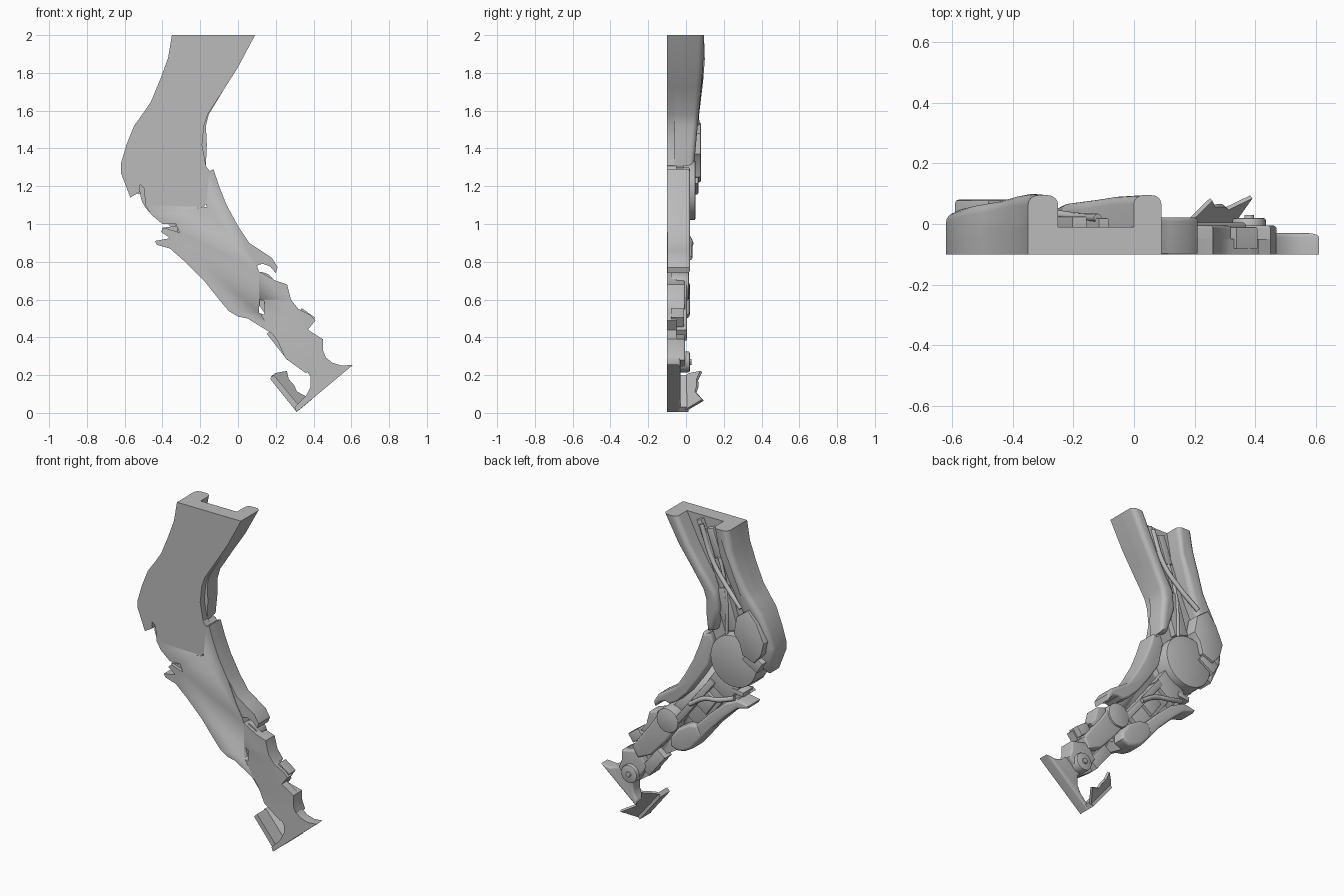
import bpy, bmesh, math
from mathutils import Vector

cube = bpy.data.objects.get("Cube")
if cube:
    bpy.data.objects.remove(cube, do_unlink=True)

grey = bpy.data.materials.new("plain grey")
grey.use_nodes = True
grey.diffuse_color = (0.5, 0.5, 0.5, 1)
grey.node_tree.nodes["Principled BSDF"].inputs["Base Color"].default_value = (0.5, 0.5, 0.5, 1)

FRONT = -0.1


def finish(bm, name):
    bmesh.ops.recalc_face_normals(bm, faces=bm.faces)
    me = bpy.data.meshes.new(name)
    bm.to_mesh(me)
    bm.free()
    ob = bpy.data.objects.new(name, me)
    bpy.context.collection.objects.link(ob)
    me.materials.append(grey)
    bpy.ops.object.select_all(action="DESELECT")
    ob.select_set(True)
    bpy.context.view_layer.objects.active = ob
    bpy.ops.object.shade_smooth_by_angle(angle=math.radians(35))
    return ob


def panel(name, pts, front, back, bevel=0.0, slope=0.0, ref=0.0, segs=4, cap=1.0):
    """Side outline (x, z) extruded in y; the back may slope with height."""
    bm = bmesh.new()
    depth = lambda z: min(back + slope * (z - ref), cap)
    near = [bm.verts.new((x, front, z)) for x, z in pts]
    far = [bm.verts.new((x, depth(z), z)) for x, z in pts]
    bm.faces.new(near)
    rim = bm.faces.new(far)
    for i in range(len(pts)):
        j = (i + 1) % len(pts)
        bm.faces.new((near[i], near[j], far[j], far[i]))
    bmesh.ops.recalc_face_normals(bm, faces=bm.faces)
    if bevel:
        edges = [e for e in rim.edges if not all(v.co.z > 1.99 for v in e.verts)]
        bmesh.ops.bevel(bm, geom=edges, offset=bevel, segments=segs,
                        profile=0.5, affect="EDGES", clamp_overlap=True)
    return finish(bm, name)


def disc(name, x, z, r, front, back, bevel=0.008):
    pts = [(x + r * math.cos(i * math.tau / 32), z + r * math.sin(i * math.tau / 32))
           for i in range(32)]
    return panel(name, pts, front, back, bevel, segs=2)


def bar(name, a, b, width, front, back, bevel=0.006):
    """Straight block running between two points of the side plane."""
    a, b = Vector(a), Vector(b)
    n = (b - a).orthogonal().normalized() * width / 2
    return panel(name, [a + n, b + n, b - n, a - n], front, back, bevel, segs=2)


def hose(name, pts, r):
    cu = bpy.data.curves.new(name, "CURVE")
    cu.dimensions = "3D"
    cu.bevel_depth, cu.bevel_resolution, cu.use_fill_caps = r, 3, True
    sp = cu.splines.new("BEZIER")
    sp.bezier_points.add(len(pts) - 1)
    for p, co in zip(sp.bezier_points, pts):
        p.co = co
        p.handle_left_type = p.handle_right_type = "AUTO"
    cu.materials.append(grey)
    ob = bpy.data.objects.new(name, cu)
    bpy.context.collection.objects.link(ob)


def cut(ob, pts):
    tool = panel("cutter", pts, -0.2, 0.2)
    tool.hide_render = True
    mod = ob.modifiers.new("slot", "BOOLEAN")
    mod.operation, mod.object, mod.solver = "DIFFERENCE", tool, "EXACT"
    bpy.ops.object.select_all(action="DESELECT")
    bpy.context.view_layer.objects.active = ob
    ob.select_set(True)
    bpy.ops.object.modifier_apply(modifier=mod.name)
    bpy.data.objects.remove(tool, do_unlink=True)


# Thigh: flat base with a thick wall along each side
thigh_rear = [(-.35, 2), (-.37, 1.88), (-.41, 1.77), (-.46, 1.65), (-.5, 1.59), (-.55, 1.52),
              (-.59, 1.42), (-.62, 1.32), (-.62, 1.27), (-.57, 1.14), (-.52, 1.17), (-.52, 1.21)]
thigh_front = [(-.17, 1.31), (-.19, 1.42), (-.18, 1.52), (-.16, 1.58), (-.07, 1.72), (0, 1.83), (.09, 2)]
panel("thigh_base", thigh_rear + [(-.4, 1.1), (-.25, 1.15)] + thigh_front, FRONT, -.01)
panel("thigh_rear_wall", thigh_rear + [(-.48, 1.26), (-.47, 1.36), (-.44, 1.46), (-.38, 1.58),
      (-.33, 1.7), (-.28, 1.84), (-.25, 2)], -.06, .05, .05, .12, 1.42, cap=.095)
panel("thigh_front_wall", [(-.17, 1.31), (-.165, 1.42), (-.17, 1.52), (-.155, 1.58), (-.07, 1.72),
      (0, 1.83), (.09, 2), (0, 2), (-.08, 1.84), (-.15, 1.72), (-.24, 1.59), (-.26, 1.48), (-.22, 1.33)],
      -.06, .06, .028, .09, 1.5, cap=.095)

# Thigh interior: rails, blocks and hoses
bar("thigh_rail", (-.1, 1.98), (-.3, 1.5), .035, -.03, .02)
bar("thigh_inner_block", (-.18, 1.95), (-.24, 1.78), .05, -.03, .025)
bar("thigh_lower_block", (-.25, 1.6), (-.33, 1.35), .1, -.03, .025)
hose("thigh_hose", [(-.12, .02, 1.96), (-.2, .025, 1.76), (-.3, .04, 1.64), (-.42, .06, 1.53)], .014)
hose("thigh_thin_hose", [(-.2, .01, 1.9), (-.29, .02, 1.6), (-.3, .03, 1.3)], .01)

# Knee: round joint, angular cap and rear guard
disc("knee_joint", -.36, 1.18, .16, -.08, .05)
panel("knee_cap", [(-.48, 1.54), (-.54, 1.47), (-.59, 1.36), (-.57, 1.28), (-.52, 1.22), (-.44, 1.25),
      (-.42, 1.32), (-.38, 1.37), (-.4, 1.48)], 0, .08, .01, segs=2)
bar("knee_guard", (-.55, 1.19), (-.45, 1.25), .08, -.05, .065)

# Shin: thin base over the whole lower leg
shin = panel("shin_base", [(-.5, 1.22), (-.49, 1.1), (-.46, 1.05), (-.4, 1.0), (-.33, 1.0), (-.31, .955),
    (-.39, .98), (-.41, .96), (-.36, .925), (-.44, .91), (-.43, .89), (-.36, .87), (-.28, .8), (-.18, .7),
    (-.1, .6), (-.05, .54), (0, .51), (.05, .5), (.18, .42), (.21, .38), (.25, .29), (.29, .26),
    (.36, .21), (.47, .28), (.45, .33), (.45, .39), (.37, .44), (.41, .49), (.38, .52), (.32, .55),
    (.28, .6), (.26, .68), (.2, .7), (.11, .75), (.1, .78), (.06, .85), (0, .99), (-.06, 1.1),
    (-.1, 1.2), (-.13, 1.29), (-.15, 1.28), (-.18, 1.32), (-.3, 1.34)], FRONT, -.05)
cut(shin, [(.11, .53), (.14, .52), (.14, .59), (.115, .6)])
cut(shin, [(-.18, 1.09), (-.165, 1.09), (-.17, 1.11)])

# Shin armour on the front, ending in a hooked tip
panel("shin_shell", [(-.13, 1.29), (-.1, 1.2), (-.06, 1.1), (0, .99), (.06, .9), (.12, .86), (.18, .82),
    (.21, .77), (.2, .74), (.17, .775), (.13, .79), (.1, .78), (.05, .81), (-.02, .88), (-.1, .99),
    (-.17, 1.1), (-.2, 1.25), (-.18, 1.3), (-.15, 1.28)], -.097, .022, .018)

# Calf armour at the back with a rounded lower pod
panel("calf_shell", [(-.43, .89), (-.36, .87), (-.28, .8), (-.18, .7), (-.1, .6), (-.03, .63),
    (-.08, .7), (-.17, .79), (-.27, .88), (-.36, .925), (-.44, .91)], -.08, .015, .016)
panel("calf_pod", [(-.12, .64), (-.1, .6), (-.05, .54), (0, .51), (.05, .5), (.1, .52), (.1, .57),
    (.05, .64), (-.03, .69), (-.09, .7)], -.08, .02, .02)
bar("calf_fin", (-.4, .965), (-.32, .975), .03, -.08, .01)

# Shin interior
bar("shin_frame", (-.31, 1.08), (-.02, .7), .14, -.07, -.02)
bar("shin_upper_block", (-.3, 1.05), (-.22, .94), .17, -.06, .005)
bar("shin_lower_block", (-.16, .9), (-.09, .8), .11, -.06, .0)
bar("shin_piston", (-.19, 1.0), (.06, .68), .04, -.06, .012)
hose("shin_hose", [(-.34, .01, .93), (-.24, .025, .9), (-.14, .02, .88), (-.04, .02, .82)], .014)

# Ankle: upper joint, link and stepped blocks
disc("upper_ankle_joint", .12, .67, .075, -.08, .015)
panel("ankle_link", [(.06, .64), (.14, .53), (.24, .42), (.33, .38), (.37, .44), (.32, .51),
      (.25, .6), (.19, .69)], -.08, .005, .012)
panel("instep_block", [(.2, .7), (.26, .68), (.28, .6), (.32, .55), (.26, .54), (.2, .62)],
      -.09, -.005, .01)
bar("ankle_pad", (.32, .53), (.39, .48), .06, -.08, -.01)
bar("ankle_strut", (.18, .44), (.29, .3), .07, -.08, -.01)
panel("ankle_block", [(.33, .42), (.45, .39), (.45, .33), (.47, .28), (.4, .22), (.33, .25), (.28, .33)],
      -.08, -.005, .01)
disc("ankle_disc", .38, .27, .055, -.05, .02)
disc("ankle_pin", .38, .27, .016, 0, .03, .003)

# Foot: sloping sole with a toe lip and curved heel side
panel("foot", [(.31, .005), (.61, .255), (.55, .25), (.5, .265), (.47, .29), (.36, .23),
      (.385, .19), (.385, .14), (.36, .09), (.3, .03)], FRONT, -.03, .02)
panel("heel_strip", [(.17, .18), (.31, .005), (.33, .03), (.19, .2)], -.085, .012)

# Heel flap: ragged sheet leaning out from the strip
bm = bmesh.new()
low = Vector((.32, .005, .012))
run, rise = Vector((-.145, 0, .18)), Vector((.06, .085, .05))
sheet = [low + run * a + rise * b for a, b in
         [(0, 0), (1, 0), (1, .25), (.87, .95), (.7, .7), (.5, .72), (.36, .6), (.2, .8), (0, 1.05)]]
off = rise.cross(run).normalized() * .014
tops = [bm.verts.new(p + off) for p in sheet]
base = [bm.verts.new(p) for p in sheet]
bm.faces.new(tops)
bm.faces.new(base)
for i in range(len(sheet)):
    j = (i + 1) % len(sheet)
    bm.faces.new((base[i], base[j], tops[j], tops[i]))
finish(bm, "heel_flap")
